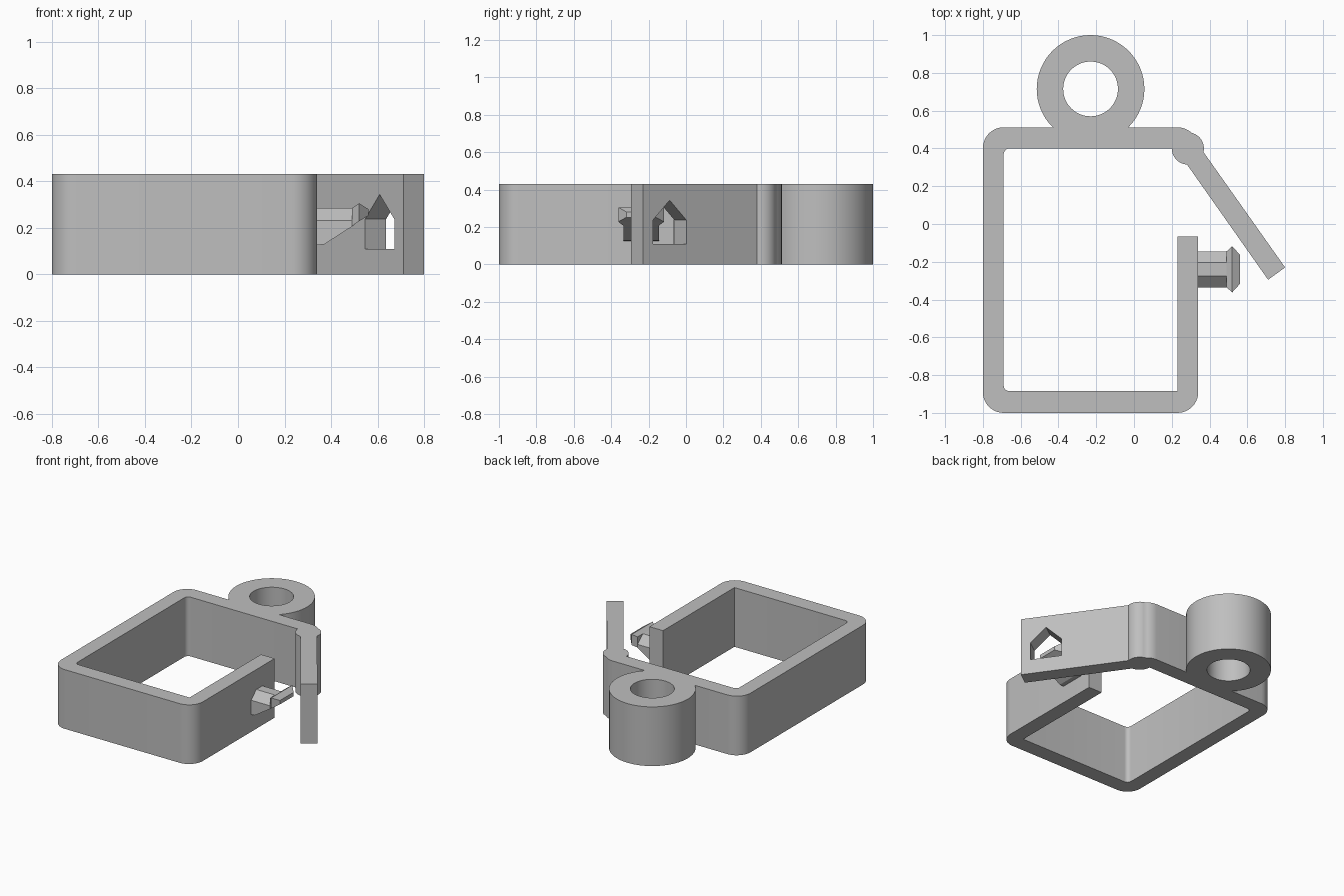
import bpy, bmesh, math
from mathutils import Vector

if "Cube" in bpy.data.objects:
    bpy.data.objects.remove(bpy.data.objects["Cube"])

H = 0.43          # height of the extruded clamp

grey = bpy.data.materials.new("plain grey")
grey.diffuse_color = (0.52, 0.52, 0.52, 1)
grey.use_nodes = True
grey.node_tree.nodes["Principled BSDF"].inputs["Base Color"].default_value = grey.diffuse_color


def arc(cx, cy, r, a0, a1, n=10):
    """Points along an arc, angles in degrees."""
    angles = [math.radians(a0 + (a1 - a0) * i / n) for i in range(n + 1)]
    return [(cx + r * math.cos(a), cy + r * math.sin(a)) for a in angles]


def loft(name, sections):
    """Solid through a row of matching closed sections."""
    bm = bmesh.new()
    rows = [[bm.verts.new(p) for p in s] for s in sections]
    n = len(rows[0])
    for a, b in zip(rows, rows[1:]):
        for i in range(n):
            j = (i + 1) % n
            bm.faces.new((a[i], a[j], b[j], b[i]))
    bm.faces.new(rows[0])
    bm.faces.new(rows[-1])
    bmesh.ops.recalc_face_normals(bm, faces=bm.faces)
    mesh = bpy.data.meshes.new(name)
    bm.to_mesh(mesh)
    bm.free()
    mesh.materials.append(grey)
    ob = bpy.data.objects.new(name, mesh)
    bpy.context.collection.objects.link(ob)
    return ob


def prism(name, outline, z0, z1):
    return loft(name, [[(x, y, z) for x, y in outline] for z in (z0, z1)])


def boolean(target, tool, operation):
    """Apply a boolean and remove its tool."""
    bpy.context.view_layer.objects.active = target
    mod = target.modifiers.new("join", 'BOOLEAN')
    mod.operation, mod.solver, mod.object = operation, 'EXACT', tool
    bpy.ops.object.modifier_apply(modifier=mod.name)
    bpy.data.objects.remove(tool)


# Open frame, hinge bump and swung-out arm in a single outline
outline = [(0.34, -0.065)]
outline += arc(0.23, -0.89, 0.11, 0, -90)
outline += arc(-0.69, -0.89, 0.11, -90, -180)
outline += arc(-0.69, 0.402, 0.11, 180, 90)
outline += arc(0.23, 0.402, 0.11, 90, 47, 6)
outline += arc(0.285, 0.40, 0.085, 68, -13)
outline += [(0.80, -0.23), (0.71, -0.295)]
outline += arc(0.285, 0.40, 0.085, -93, -180)
outline += arc(-0.66, 0.37, 0.03, 90, 180, 5)
outline += arc(-0.66, -0.855, 0.03, 180, 270, 5)
outline += [(0.23, -0.885), (0.23, -0.065)]
frame = prism("clamp_frame", outline, 0, H)

# Hanging ring
boolean(frame, prism("ring", arc(-0.23, 0.715, 0.285, 0, 360 * 63 / 64, 63), 0, H), 'UNION')
boolean(frame, prism("ring_hole", arc(-0.23, 0.715, 0.145, 0, 360 * 47 / 48, 47), -0.1, H + 0.1),
        'DIFFERENCE')

# House-shaped slot through the arm
along = Vector((0.576, -0.817, 0))
across = Vector((0.817, 0.576, 0))
middle = Vector((0.654, -0.119, 0))
house = [(-0.109, 0.108), (0.109, 0.108), (0.109, 0.237), (0, 0.343), (-0.109, 0.237)]
slot = loft("slot", [[middle + along * u + across * d + Vector((0, 0, z)) for u, z in house]
                     for d in (-0.15, 0.15)])
boolean(frame, slot, 'DIFFERENCE')

# Latch stem: chamfered top, underside sloping up towards the head
Y = -0.24


def stem_section(x, bottom):
    pts = [(-0.095, bottom), (0.095, bottom), (0.095, 0.23), (0.035, 0.285),
           (-0.035, 0.285), (-0.095, 0.23)]
    return [(x, Y + y, z) for y, z in pts]


loft("latch_stem", [stem_section(0.33, 0.125), stem_section(0.37, 0.128),
                    stem_section(0.50, 0.212)])


# Latch head: flared, then tapered to the tip
def head_section(x, w, bottom, top):
    return [(x, Y - w, bottom), (x, Y + w, bottom), (x, Y + w, top), (x, Y - w, top)]


loft("latch_head", [head_section(0.49, 0.095, 0.207, 0.285),
                    head_section(0.52, 0.122, 0.228, 0.305),
                    head_section(0.56, 0.078, 0.252, 0.28)])

# Smooth the round walls, keep the edges crisp
bpy.ops.object.select_all(action='DESELECT')
frame.select_set(True)
bpy.context.view_layer.objects.active = frame
bpy.ops.object.shade_smooth_by_angle(angle=math.radians(25))
